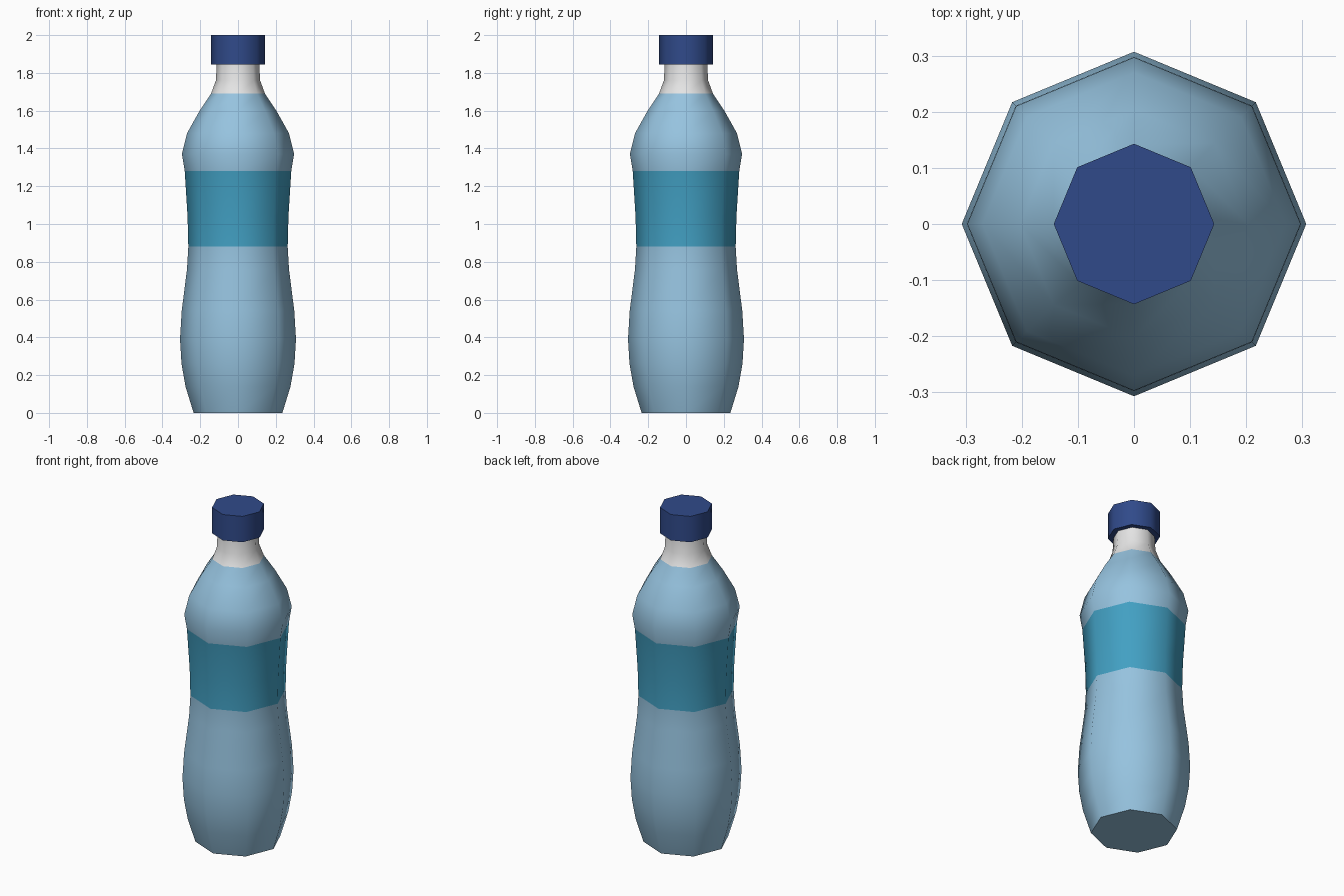
import bpy, bmesh, math

if "Cube" in bpy.data.objects:
    bpy.data.objects.remove(bpy.data.objects["Cube"])

SIDES = 8


def material(name, rgb):
    lin = [(c / 255 / 12.92) if c / 255 <= 0.04045 else ((c / 255 + 0.055) / 1.055) ** 2.4 for c in rgb]
    m = bpy.data.materials.new(name)
    m.diffuse_color = (*lin, 1)
    m.use_nodes = True
    m.node_tree.nodes["Principled BSDF"].inputs["Base Color"].default_value = m.diffuse_color
    return m


BLUE = material("light_blue_plastic", (150, 195, 223))
TEAL = material("teal_label", (66, 160, 195))
WHITE = material("white_neck", (228, 228, 228))
NAVY = material("navy_cap", (48, 74, 138))


def lathe(name, profile, mats, rule, caps=(True, True)):
    """Spin (radius, z) pairs into an octagonal solid; rule(z) picks the material."""
    bm = bmesh.new()
    rings = []
    for r, z in profile:
        rings.append([bm.verts.new((r * math.cos(math.tau * i / SIDES),
                                    r * math.sin(math.tau * i / SIDES), z))
                      for i in range(SIDES)])
    for a, b in zip(rings, rings[1:]):
        for i in range(SIDES):
            j = (i + 1) % SIDES
            bm.faces.new((a[i], a[j], b[j], b[i]))
    if caps[0]:
        bm.faces.new(rings[0][::-1])
    if caps[1]:
        bm.faces.new(rings[-1])
    for f in bm.faces:
        f.material_index = rule(f.calc_center_median().z)
    me = bpy.data.meshes.new(name)
    bm.to_mesh(me)
    bm.free()
    for m in mats:
        me.materials.append(m)
    ob = bpy.data.objects.new(name, me)
    bpy.context.collection.objects.link(ob)
    bpy.ops.object.select_all(action='DESELECT')
    ob.select_set(True)
    bpy.context.view_layer.objects.active = ob
    bpy.ops.object.shade_smooth_by_angle(angle=math.radians(50))
    return ob


# Bottle body with label band and neck
body = [(0.235, 0), (0.278, 0.14), (0.299, 0.26), (0.307, 0.39), (0.298, 0.54),
        (0.27, 0.76), (0.263, 0.88), (0.267, 1.04), (0.282, 1.28), (0.297, 1.37),
        (0.27, 1.48), (0.203, 1.6), (0.143, 1.69), (0.117, 1.76), (0.112, 1.86)]
lathe("bottle_body", body, [BLUE, TEAL, WHITE],
      lambda z: 2 if z > 1.69 else 1 if 0.88 < z < 1.28 else 0)

# Screw cap
lathe("screw_cap", [(0.143, 1.845), (0.143, 2.0)], [NAVY], lambda z: 0)
